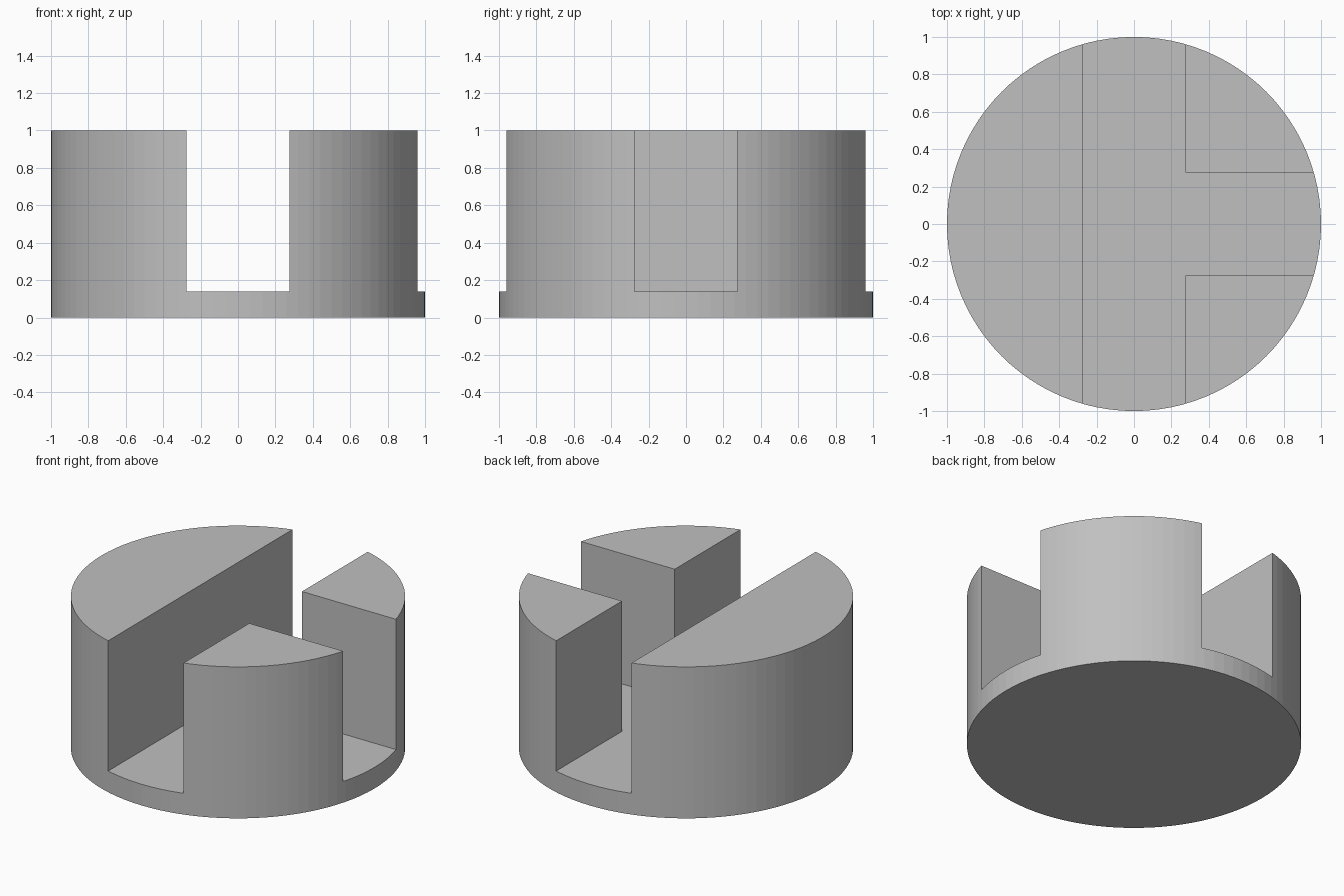
import bpy
import bmesh

old = bpy.data.objects.get("Cube")
if old:
    bpy.data.objects.remove(old, do_unlink=True)

RADIUS, HEIGHT = 1.0, 1.0
SLOT = 0.275       # half width of the slots
FLOOR = 0.14       # height of the slot floor
REACH = 1.5        # slots run out past the rim

grey = bpy.data.materials.new("plain grey")
grey.use_nodes = True
colour = (0.53, 0.53, 0.53, 1)
grey.diffuse_color = colour
grey.node_tree.nodes["Principled BSDF"].inputs["Base Color"].default_value = colour

# Round body
bpy.ops.mesh.primitive_cylinder_add(vertices=96, radius=RADIUS, depth=HEIGHT,
                                    location=(0, 0, HEIGHT / 2))
body = bpy.context.object
body.name = "slotted_round_body"
body.data.materials.append(grey)

# T-shaped cutter: a slot right through along y, and a branch out to +x
outline = [(-SLOT, -REACH), (SLOT, -REACH), (SLOT, -SLOT), (REACH, -SLOT),
           (REACH, SLOT), (SLOT, SLOT), (SLOT, REACH), (-SLOT, REACH)]
bm = bmesh.new()
face = bm.faces.new([bm.verts.new((x, y, FLOOR)) for x, y in outline])
top = bmesh.ops.extrude_face_region(bm, geom=[face])["geom"]
bmesh.ops.translate(bm, vec=(0, 0, REACH),
                    verts=[v for v in top if isinstance(v, bmesh.types.BMVert)])
bmesh.ops.recalc_face_normals(bm, faces=bm.faces)
mesh = bpy.data.meshes.new("slot_cutter")
bm.to_mesh(mesh)
bm.free()
mesh.materials.append(grey)
cutter = bpy.data.objects.new("slot_cutter", mesh)
cutter.hide_render = True
bpy.context.collection.objects.link(cutter)

# Cut the slots and drop the cutter
cut = body.modifiers.new("slots", 'BOOLEAN')
cut.operation = 'DIFFERENCE'
cut.solver = 'EXACT'
cut.object = cutter
bpy.ops.object.modifier_apply(modifier=cut.name)
bpy.data.objects.remove(cutter, do_unlink=True)
